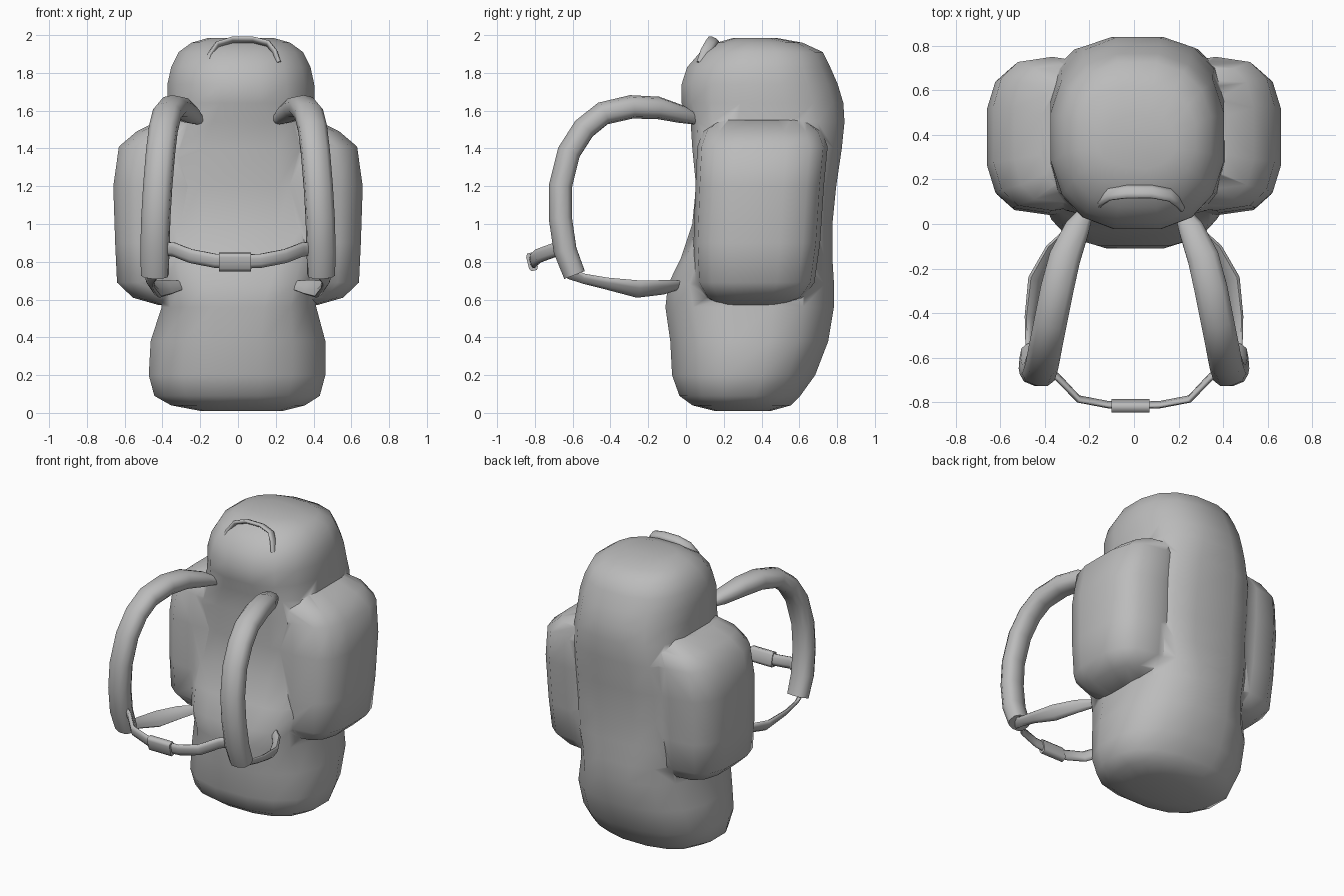
import bpy, bmesh, math
from mathutils import Vector

if "Cube" in bpy.data.objects:
    bpy.data.objects.remove(bpy.data.objects["Cube"])

grey = bpy.data.materials.new("grey_fabric")
grey.diffuse_color = (0.5, 0.5, 0.5, 1)
grey.use_nodes = True
grey.node_tree.nodes["Principled BSDF"].inputs["Base Color"].default_value = grey.diffuse_color


def skin(name, rings, angle=70):
    """Skin a list of closed rings and cap both ends."""
    bm = bmesh.new()
    loops = [[bm.verts.new(p) for p in r] for r in rings]
    n = len(loops[0])
    for a, b in zip(loops, loops[1:]):
        for i in range(n):
            j = (i + 1) % n
            bm.faces.new((a[i], a[j], b[j], b[i]))
    bm.faces.new(loops[0][::-1])
    bm.faces.new(loops[-1])
    bmesh.ops.recalc_face_normals(bm, faces=bm.faces)
    me = bpy.data.meshes.new(name)
    bm.to_mesh(me)
    bm.free()
    me.materials.append(grey)
    ob = bpy.data.objects.new(name, me)
    bpy.context.collection.objects.link(ob)
    smooth(ob, angle)
    return ob


def smooth(ob, angle):
    bpy.ops.object.select_all(action='DESELECT')
    bpy.context.view_layer.objects.active = ob
    ob.select_set(True)
    bpy.ops.object.shade_smooth_by_angle(angle=math.radians(angle))


def spow(v, e):
    return math.copysign(abs(v) ** e, v)


def stack(name, sections, n, front, back):
    """Loft sections (z, x0, x1, y0, y1); front and back give the boxiness at height z."""
    rings = []
    for z, x0, x1, y0, y1 in sections:
        ring = []
        for i in range(n):
            a = math.tau * (i + 0.5) / n
            e = 2 / (front(z) if math.sin(a) < 0 else back(z))
            ring.append(((x0 + x1) / 2 + (x1 - x0) / 2 * spow(math.cos(a), e),
                         (y0 + y1) / 2 + (y1 - y0) / 2 * spow(math.sin(a), e), z))
        rings.append(ring)
    return skin(name, rings)


def band(name, path, across, width, thick, n=8, power=2.0, taper=None):
    """Sweep a flattened oval along a path; 'across' is the wide direction."""
    pts = [Vector(p) for p in path]
    rings = []
    for k, p in enumerate(pts):
        t = (pts[min(k + 1, len(pts) - 1)] - pts[max(k - 1, 0)]).normalized()
        w = Vector(across)
        w = (w - t * w.dot(t)).normalized()
        u = t.cross(w)
        s = taper[k] if taper else 1
        rings.append([p + w * spow(math.cos(a), 2 / power) * width / 2 * s
                      + u * spow(math.sin(a), 2 / power) * thick / 2 * s
                      for a in (math.tau * (i + 0.5) / n for i in range(n))])
    return skin(name, rings)


def middle(z):
    """1 at the waist of the sack, fading to 0 at base and lid."""
    return max(0.0, min(1.0, (z - 0.5) / 0.3, (1.65 - z) / 0.25))


# main sack: wide base, flat waisted middle, domed lid
sack = stack("sack", [
    (0.01, -0.20, 0.24, 0.15, 0.45), (0.04, -0.36, 0.36, 0.03, 0.56),
    (0.09, -0.45, 0.44, -0.04, 0.61), (0.20, -0.48, 0.47, -0.08, 0.69),
    (0.38, -0.47, 0.47, -0.09, 0.76), (0.56, -0.41, 0.42, -0.115, 0.79),
    (0.68, -0.41, 0.41, -0.10, 0.79), (0.82, -0.42, 0.43, -0.03, 0.78),
    (1.00, -0.42, 0.43, 0.03, 0.78), (1.20, -0.42, 0.43, 0.05, 0.80),
    (1.40, -0.40, 0.42, 0.03, 0.83), (1.54, -0.38, 0.41, 0.02, 0.845),
    (1.64, -0.38, 0.41, -0.03, 0.84), (1.74, -0.38, 0.41, -0.03, 0.81),
    (1.83, -0.36, 0.39, 0.00, 0.77), (1.91, -0.32, 0.35, 0.07, 0.73),
    (1.96, -0.25, 0.28, 0.16, 0.62), (1.985, -0.16, 0.19, 0.25, 0.48)], 16,
    lambda z: 2.4 + 2.2 * middle(z), lambda z: 2.4 + 0.6 * middle(z))

# side pockets, fused into the sack
for s in (-1, 1):
    pocket = stack("side_pocket", [
        (z, s * 0.1, s * x, y0, y1) for z, x, y0, y1 in (
            (0.57, 0.42, 0.18, 0.50), (0.61, 0.56, 0.10, 0.62), (0.69, 0.645, 0.05, 0.68),
            (0.90, 0.655, 0.04, 0.71), (1.20, 0.665, 0.05, 0.73), (1.41, 0.635, 0.06, 0.75),
            (1.49, 0.54, 0.09, 0.72), (1.55, 0.42, 0.16, 0.64))], 14,
        lambda z: 3.0, lambda z: 3.0)
    mod = sack.modifiers.new("fuse", 'BOOLEAN')
    mod.operation, mod.solver, mod.object = 'UNION', 'EXACT', pocket
    bpy.ops.object.select_all(action='DESELECT')
    bpy.context.view_layer.objects.active = sack
    bpy.ops.object.modifier_apply(modifier=mod.name)
    bpy.data.objects.remove(pocket)
smooth(sack, 75)

for s, side in ((-1, "left"), (1, "right")):
    # padded shoulder strap
    band(side + "_shoulder_strap", [(s * x, y, z) for x, y, z in (
        (0.21, 0.06, 1.55), (0.255, -0.02, 1.58), (0.31, -0.15, 1.615), (0.345, -0.29, 1.62),
        (0.375, -0.44, 1.585), (0.395, -0.54, 1.505), (0.41, -0.62, 1.38), (0.425, -0.665, 1.20),
        (0.435, -0.665, 1.03), (0.44, -0.64, 0.86), (0.44, -0.59, 0.73))],
        (1, 0.2 * s, 0), 0.155, 0.125, 10, 2.4, [0.4, 0.75, 0.95] + [1] * 7 + [0.95])
    # thin strap returning to the base
    band(side + "_lower_strap", [(s * x, y, z) for x, y, z in (
        (0.45, -0.62, 0.74), (0.465, -0.54, 0.71), (0.465, -0.42, 0.685), (0.44, -0.25, 0.655),
        (0.37, -0.11, 0.665), (0.25, 0.02, 0.685))],
        (0.6 * s, 0, 0.8), 0.11, 0.04, 8, 2.0, [0.7, 0.6, 0.7, 1, 0.8, 0.3])

# chest strap with its buckle
band("chest_strap", [(x, y, z) for x, y, z in (
    (-0.40, -0.64, 0.87), (-0.34, -0.69, 0.865), (-0.25, -0.785, 0.83), (-0.12, -0.81, 0.805),
    (0, -0.815, 0.80), (0.12, -0.81, 0.805), (0.25, -0.785, 0.83), (0.34, -0.69, 0.865),
    (0.40, -0.64, 0.87))], (0, -0.2, 1), 0.08, 0.03)
band("buckle", [(-0.1, -0.815, 0.80), (0.07, -0.815, 0.80)],
     (0, -0.25, 1), 0.10, 0.05, 8, 4.0)

# carrying loop on the lid
band("carry_loop", [(-0.16, 0.09, 1.83), (-0.15, 0.11, 1.89), (-0.11, 0.135, 1.95),
                    (-0.03, 0.145, 1.975), (0.08, 0.145, 1.975), (0.16, 0.13, 1.955),
                    (0.195, 0.105, 1.91), (0.215, 0.085, 1.85)],
     (0, 0.9, -0.4), 0.065, 0.028)
